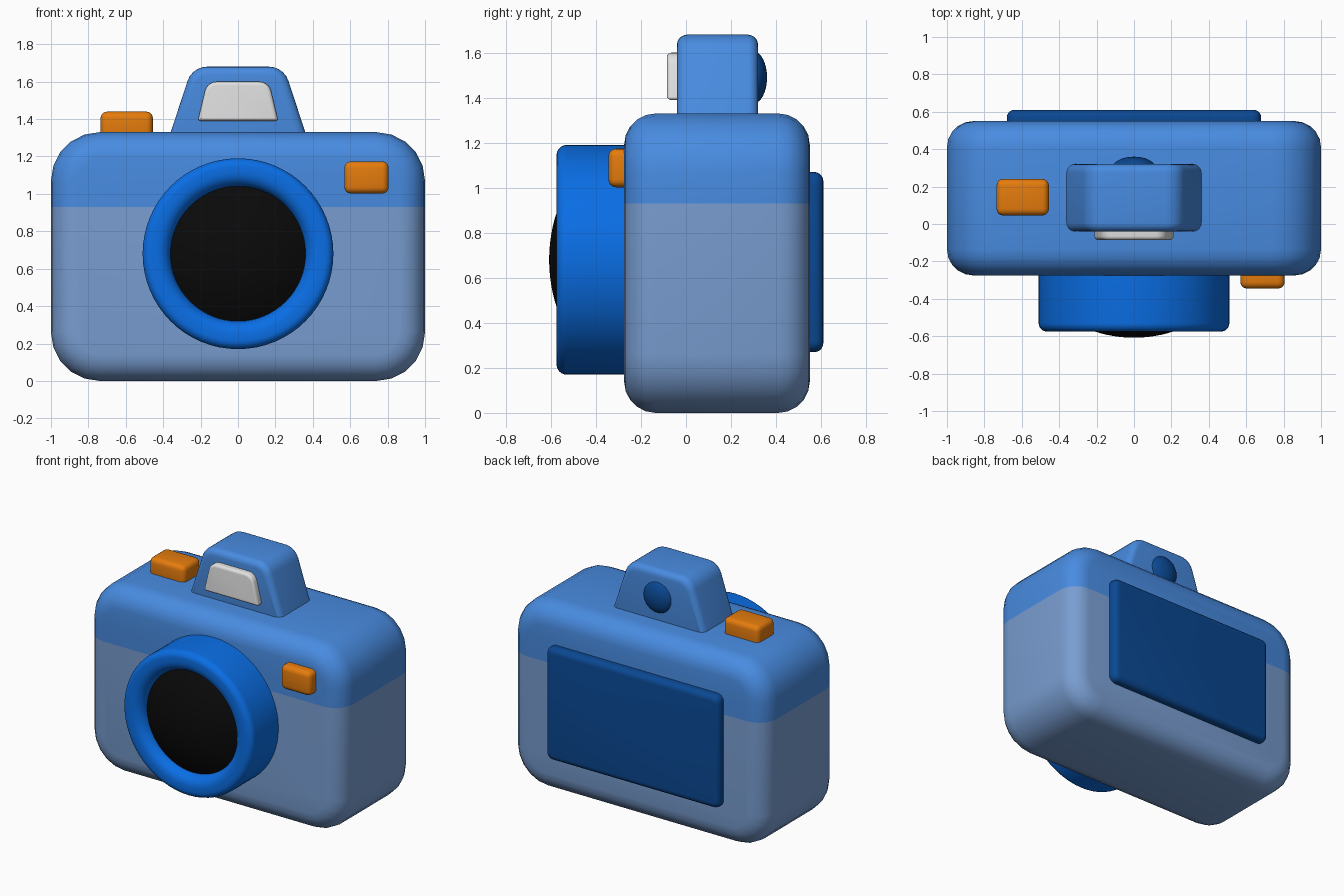
import bpy, bmesh, math
from mathutils import Vector, Matrix

if "Cube" in bpy.data.objects:
    bpy.data.objects.remove(bpy.data.objects["Cube"], do_unlink=True)


def material(name, rgb):
    m = bpy.data.materials.new(name)
    m.use_nodes = True
    m.diffuse_color = (*rgb, 1)
    m.node_tree.nodes["Principled BSDF"].inputs["Base Color"].default_value = (*rgb, 1)
    return m


upper_blue = material("upper blue", (0.065, 0.26, 0.75))
pale_blue = material("pale blue", (0.19, 0.34, 0.64))
bright_blue = material("bright blue", (0.003, 0.155, 0.78))
navy = material("navy blue", (0.003, 0.065, 0.29))
orange = material("orange", (0.78, 0.2, 0.004))
white = material("off white", (0.75, 0.75, 0.75))
black = material("black", (0.003, 0.003, 0.003))


def finish(bm, name, *mats):
    bmesh.ops.recalc_face_normals(bm, faces=bm.faces[:])
    mesh = bpy.data.meshes.new(name)
    bm.to_mesh(mesh)
    bm.free()
    for m in mats:
        mesh.materials.append(m)
    obj = bpy.data.objects.new(name, mesh)
    bpy.context.collection.objects.link(obj)
    bpy.ops.object.select_all(action="DESELECT")
    obj.select_set(True)
    bpy.context.view_layer.objects.active = obj
    bpy.ops.object.shade_smooth_by_angle(angle=math.radians(35))
    return obj


def rounded(corners, segments=5):
    """Polygon from (x, y, radius) corners, each replaced by an arc."""
    pts = [Vector(c[:2]) for c in corners]
    out = []
    for i, p in enumerate(pts):
        r = corners[i][2]
        if r == 0:
            out.append(p)
            continue
        a = (pts[i - 1] - p).normalized()
        b = (pts[(i + 1) % len(pts)] - p).normalized()
        half = a.angle(b) / 2
        centre = p + (a + b).normalized() * r / math.sin(half)
        reach = r / math.tan(half)
        start = (p + a * reach - centre).normalized()
        end = (p + b * reach - centre).normalized()
        out += [centre + start.slerp(end, k / segments) * r for k in range(segments + 1)]
    return out


def trapezoid(low, high, z0, z1, r_low, r_high):
    return rounded([(-low, z0, r_low), (low, z0, r_low), (high, z1, r_high), (-high, z1, r_high)])


def slab(outline, y0, y1, bevel, segments=5):
    """Extrude an x-z outline along y and round both rims."""
    bm = bmesh.new()
    front = bm.faces.new([bm.verts.new((p.x, y0, p.y)) for p in outline])
    back = bmesh.ops.extrude_face_region(bm, geom=[front], use_keep_orig=True)["geom"]
    bmesh.ops.translate(bm, vec=(0, y1 - y0, 0), verts=[g for g in back if isinstance(g, bmesh.types.BMVert)])
    bmesh.ops.recalc_face_normals(bm, faces=bm.faces[:])
    rims = [e for e in bm.edges if abs(e.verts[0].co.y - e.verts[1].co.y) < 1e-5]
    bmesh.ops.bevel(bm, geom=rims, offset=bevel, segments=segments, profile=0.5, affect="EDGES")
    return bm


def lathe(name, profile, z, mat, closed, steps=64):
    """Spin a (radius, y) profile around the y direction at height z."""
    bm = bmesh.new()
    vs = [bm.verts.new((r, y, z)) for r, y in profile]
    pairs = list(zip(vs, vs[1:])) + ([(vs[-1], vs[0])] if closed else [])
    es = [bm.edges.new(p) for p in pairs]
    bmesh.ops.spin(bm, geom=vs + es, cent=(0, 0, z), axis=(0, 1, 0), angle=math.tau, steps=steps)
    bmesh.ops.remove_doubles(bm, verts=bm.verts[:], dist=1e-4)
    return finish(bm, name, mat)


def button(name, centre, size):
    bm = bmesh.new()
    bmesh.ops.create_cube(bm, size=1, matrix=Matrix.Translation(centre) @ Matrix.Diagonal((*size, 1)))
    bmesh.ops.bevel(bm, geom=bm.edges[:], offset=0.035, segments=4, profile=0.5, affect="EDGES")
    return finish(bm, name, orange)


# Two-tone body, cut at the colour line
split = 0.93
bm = slab(trapezoid(1, 1, 0, 1.33, 0.26, 0.26), -0.275, 0.55, 0.14)
bmesh.ops.bisect_plane(bm, geom=bm.verts[:] + bm.edges[:] + bm.faces[:],
                       plane_co=(0, 0, split), plane_no=(0, 0, 1))
for f in bm.faces:
    f.material_index = 1 if f.calc_center_median().z < split else 0
finish(bm, "body", upper_blue, pale_blue)

# Viewfinder hump, its window and eyepiece
finish(slab(trapezoid(0.376, 0.245, 1.28, 1.68, 0, 0.11), -0.04, 0.32, 0.045), "viewfinder_housing", upper_blue)
finish(slab(trapezoid(0.215, 0.165, 1.39, 1.6, 0.012, 0.065), -0.085, 0.02, 0.02), "viewfinder_window", white)
eyepiece = [(0.115 * math.sin(a), 0.3 + 0.06 * math.cos(a))
            for a in (math.pi * k / 16 for k in range(17))]
lathe("eyepiece", eyepiece, 1.49, navy, False, 32)

# Lens barrel and domed glass
barrel = rounded([(0.34, -0.2, 0), (0.51, -0.2, 0), (0.51, -0.575, 0.045), (0.36, -0.575, 0.075), (0.36, -0.45, 0)], 6)
lathe("lens_barrel", barrel, 0.68, bright_blue, True)
dome = 0.68
glass = [(r, dome - 0.608 - math.sqrt(dome ** 2 - r * r)) for r in (0.37 * k / 10 for k in range(11))]
lathe("lens_glass", glass, 0.68, black, False)

# Rear screen
finish(slab(trapezoid(0.68, 0.68, 0.27, 1.07, 0.05, 0.05), 0.5, 0.61, 0.04), "rear_screen", navy)

# Buttons
button("shutter_button", (-0.595, 0.143, 1.36), (0.28, 0.195, 0.16))
button("front_button", (0.687, -0.27, 1.088), (0.237, 0.15, 0.172))
